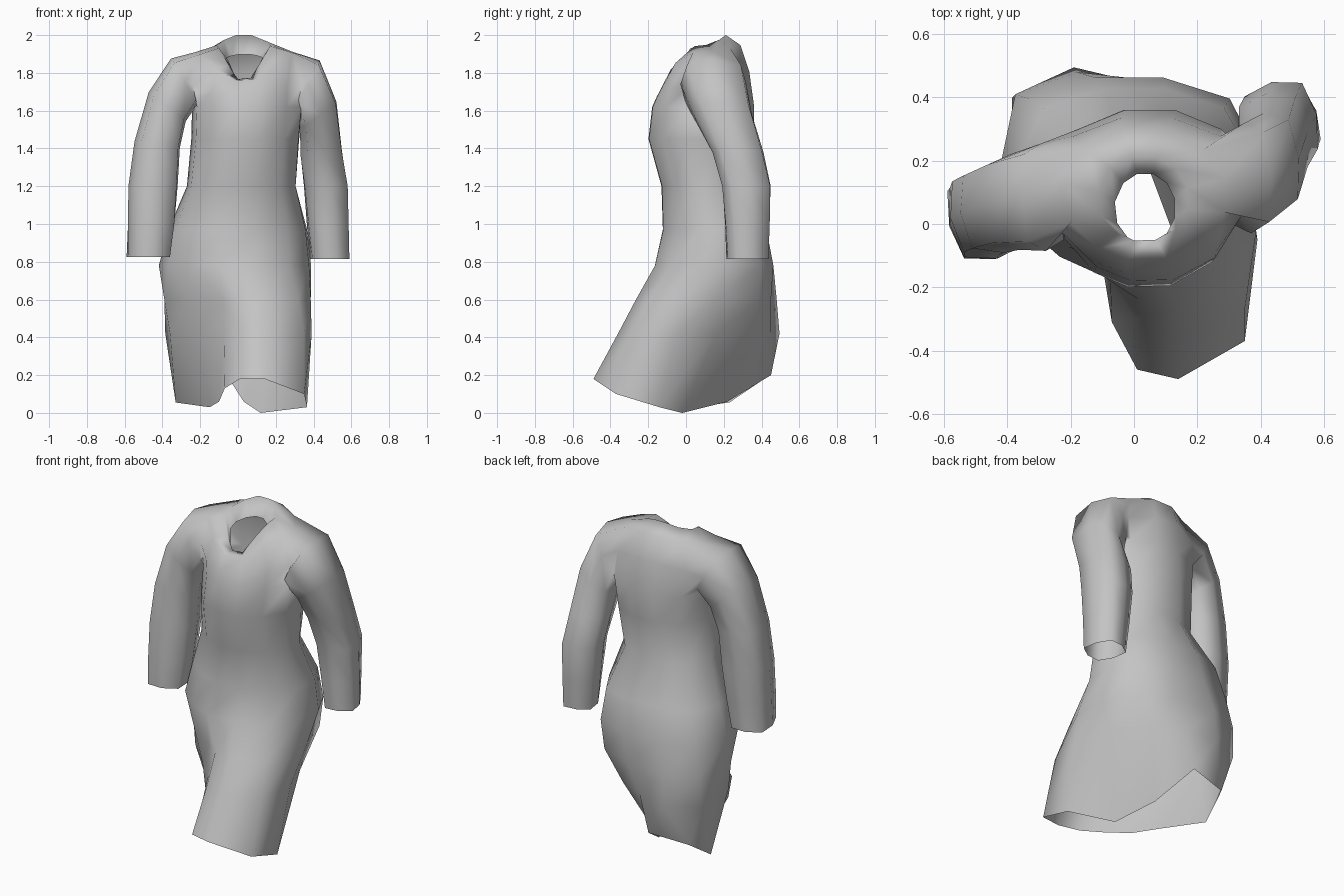
import bpy, bmesh, math
from mathutils import Vector, Matrix

if "Cube" in bpy.data.objects:
    bpy.data.objects.remove(bpy.data.objects["Cube"])

cloth = bpy.data.materials.new("grey_cloth")
cloth.diffuse_color = (0.55, 0.55, 0.55, 1)
cloth.use_nodes = True
cloth.node_tree.nodes["Principled BSDF"].inputs["Base Color"].default_value = cloth.diffuse_color

# Gown body: striding hem, two thigh rings, then rounded rings up to the neck
hem = [(.14, -.49, .18), (.35, -.37, .10), (.365, -.14, .03), (.12, -.02, 0),
       (.03, .22, .06), (-.06, .45, .2), (-.3, .40, .17), (-.33, .23, .055),
       (-.15, .04, .03), (-.1, -.13, .06), (-.07, -.31, .13), (.01, -.46, .18)]
thigh = [(.13, -.36), (.35, -.27), (.39, -.05), (.31, .16), (.17, .37), (0, .45),
         (-.19, .495), (-.385, .40), (-.36, .1), (-.2, -.06), (-.075, -.18), (0, -.3)]
seat = [(.13, -.265), (.32, -.19), (.385, -.03), (.36, .16), (.285, .385), (.09, .45),
        (-.18, .48), (-.375, .41), (-.39, .12), (-.26, -.05), (-.08, -.17), (.01, -.235)]
angles = [math.radians(a) for a in
          (-75, -45, -15, 15, 45, 75, 105, 135, 170, 205, 235, 258)]


def body_ring(cx, cy, rx, ry, z, back=0, front=0, square=0, trim=0):
    """Ellipse that rises at the back, dips at the front, with fuller back corners."""
    pts = []
    for a in angles:
        s, c = math.sin(a), math.cos(a)
        dz = back * s * s if s > 0 else -front * abs(s) ** 3
        bulge = square if s > 0 else (-trim if c < 0 else 0)
        f = 1 + bulge * math.sin(2 * a) ** 2
        pts.append((cx + f * rx * c, cy + f * ry * s, z + dz))
    return pts


body = [hem, [(x, y, .42) for x, y in thigh], [(x, y, .6) for x, y in seat]]
body += [body_ring(*r) for r in (
    (-.015, .145, .405, .32, .78, 0, 0, .11, .06),  # hips
    (0, .15, .37, .28, .97, 0, 0, .09, .03),
    (.02, .10, .295, .235, 1.20),                   # waist
    (.04, .08, .29, .285, 1.45, 0, 0, .05),         # chest
    (.05, .09, .295, .275, 1.62, 0, 0, .08),        # armhole bottom
    (.04, .09, .31, .25, 1.74, .07, .07, .06),
    (.035, .09, .26, .205, 1.91, .04, .16),         # armhole top
    (.03, .08, .145, .135, 1.945, .06, .19),        # collar ridge
    (.035, .05, .097, .112, 1.88, .02, .155),       # neck opening
)]


def sleeve_rings(side, yaw, rows):
    """Rows: centre x, y, z, half width, half depth, tilt."""
    rings = []
    for i, (x, y, z, ru, rv, tilt) in enumerate(rows):
        t = math.radians(tilt)
        u = Vector((side * math.cos(t), 0, math.sin(t))) * ru
        v = Vector((0, side * rv, 0))
        turn = Matrix.Rotation(math.radians(yaw) * (i + 1) / len(rows), 3, 'Z')
        ring = []
        for k in range(8):
            a = k * math.pi / 4
            f = 1.15 if k % 2 else 1
            ring.append(Vector((x, y, z)) + turn @ (u * math.cos(a) + v * math.sin(a)) * f)
        rings.append(ring)
    return rings


# Left sleeve swings back, right sleeve hangs forward
left = sleeve_rings(1, 20, [
    (.36, .145, 1.74, .145, .175, 60),
    (.425, .195, 1.58, .118, .155, 35),
    (.44, .275, 1.38, .112, .137, 5),
    (.465, .32, 1.20, .115, .132, 0),
    (.475, .325, 1.00, .106, .12, 0),
    (.485, .325, .815, .097, .11, 0)])
right = sleeve_rings(-1, 14, [
    (-.285, .085, 1.755, .14, .17, 60),
    (-.375, .07, 1.62, .125, .152, 38),
    (-.428, .05, 1.42, .122, .142, 8),
    (-.45, .04, 1.20, .132, .14, 0),
    (-.46, .025, 1.00, .125, .137, 0),
    (-.475, .02, .825, .112, .135, 0)])

bm = bmesh.new()


def add_ring(pts):
    return [bm.verts.new(p) for p in pts]


def join(a, b, skip=()):
    n = len(a)
    for j in range(n):
        if j not in skip:
            k = (j + 1) % n
            bm.faces.new((a[j], a[k], b[k], b[j]))


# Torso with two armholes, each two columns by two rows
grid = [add_ring(r) for r in body]
for i in range(len(grid) - 1):
    join(grid[i], grid[i + 1], (2, 3, 7, 8) if i in (7, 8) else ())

# Sleeves grow out of the armholes
for mid, rings in ((3, left), (8, right)):
    loop = [grid[r][mid + c] for r, c in
            ((9, 0), (9, 1), (8, 1), (7, 1), (7, 0), (7, -1), (8, -1), (9, -1))]
    for pts in rings:
        nxt = add_ring(pts)
        join(loop, nxt)
        loop = nxt

bmesh.ops.recalc_face_normals(bm, faces=bm.faces)
for f in bm.faces:
    f.smooth = True
mesh = bpy.data.meshes.new("gown")
bm.to_mesh(mesh)
bm.free()
mesh.materials.append(cloth)
bpy.context.collection.objects.link(bpy.data.objects.new("gown", mesh))
